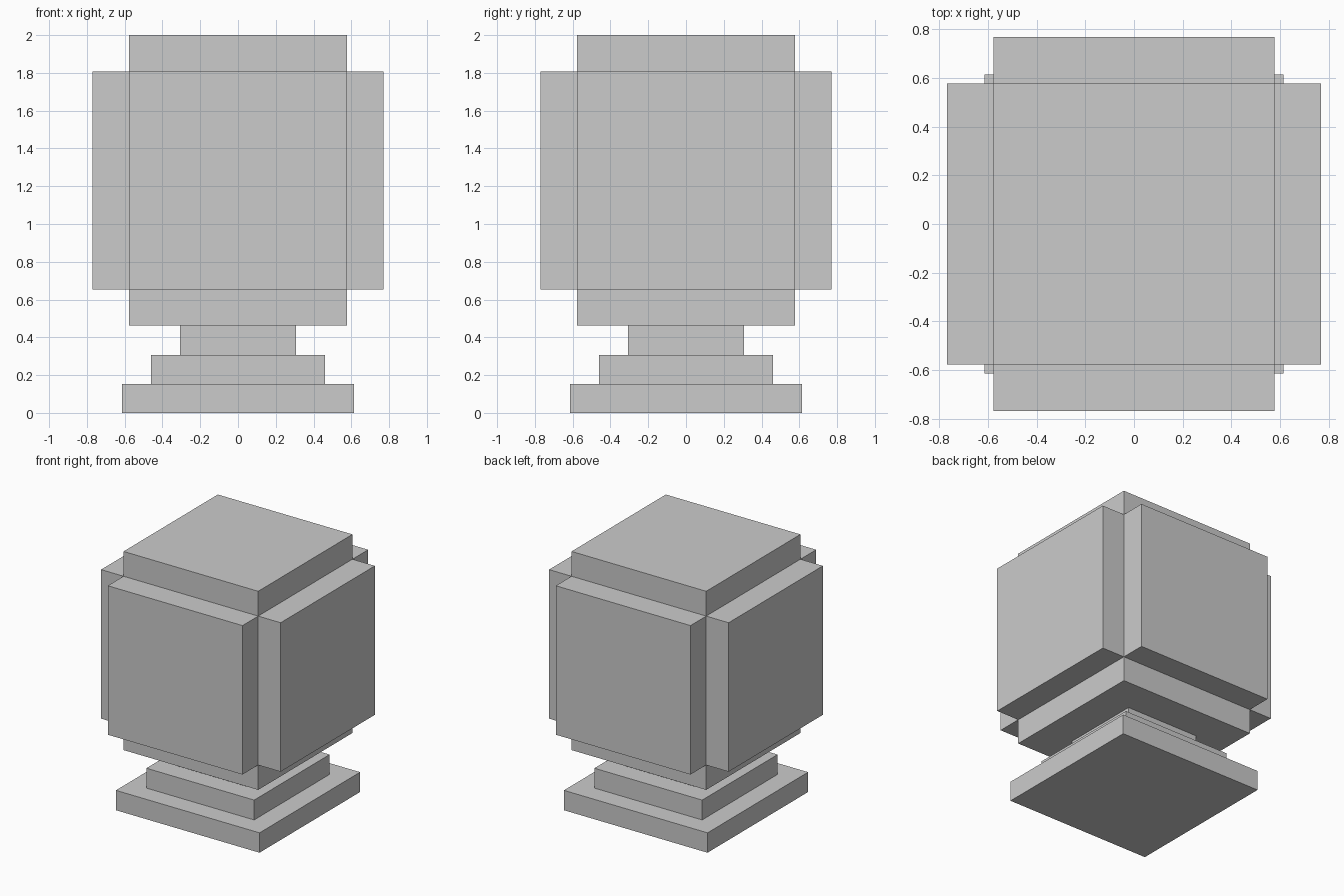
import bpy, bmesh
from mathutils import Matrix, Vector

if "Cube" in bpy.data.objects:
    bpy.data.objects.remove(bpy.data.objects["Cube"])

U = 2 / 13          # step height, the module of the whole model


def make_object(name, bm):
    mesh = bpy.data.meshes.new(name)
    bm.to_mesh(mesh)
    bm.free()
    obj = bpy.data.objects.new(name, mesh)
    bpy.context.collection.objects.link(obj)
    return obj


def box(width, height, z_mid):
    bm = bmesh.new()
    size = Matrix.Diagonal((width, width, height, 1))
    bmesh.ops.create_cube(bm, size=1, matrix=Matrix.Translation((0, 0, z_mid)) @ size)
    return bm


# Stepped pedestal, widest step at the bottom
for i, (name, width) in enumerate([("base_step", 8 * U), ("middle_step", 6 * U), ("neck", 4 * U)]):
    make_object(name, box(width, U, (i + 0.5) * U))

# Cube head with a raised panel pushed out from each of its six faces
bm = box(7.5 * U, 7.5 * U, 8 * U)
raised = bmesh.ops.extrude_discrete_faces(bm, faces=bm.faces[:])["faces"]
for face in raised:
    face.normal_update()
    bmesh.ops.translate(bm, verts=face.verts[:], vec=Vector(face.normal) * 1.25 * U)
bmesh.ops.remove_doubles(bm, verts=bm.verts[:], dist=1e-5)
bmesh.ops.recalc_face_normals(bm, faces=bm.faces[:])
make_object("head", bm)
